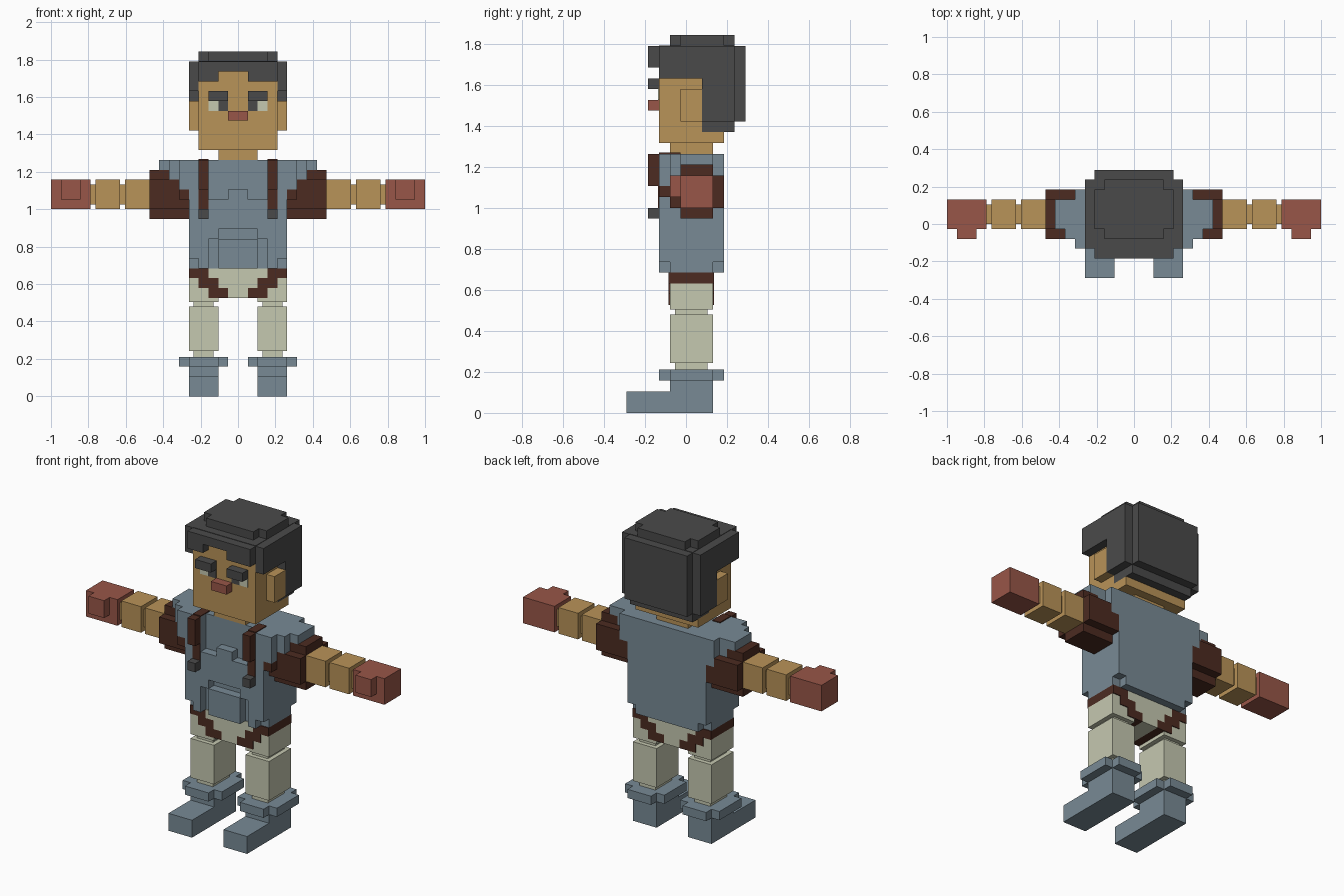
import bpy
import bmesh

cube = bpy.data.objects.get("Cube")
if cube:
    bpy.data.objects.remove(cube)

U = 2 / 38      # edge length of one block
E = 0.1         # thickness of painted plates, in blocks


def material(name, hexcode):
    rgb = [int(hexcode[i:i + 2], 16) / 255 for i in (0, 2, 4)]
    col = [c / 12.92 if c <= 0.04045 else ((c + 0.055) / 1.055) ** 2.4 for c in rgb] + [1]
    m = bpy.data.materials.new(name)
    m.use_nodes = True
    m.diffuse_color = col
    m.node_tree.nodes["Principled BSDF"].inputs["Base Color"].default_value = col
    return m


blue = material("slate_blue", "788A95")
skin = material("tan_skin", "B99358")
red = material("brick_red", "985648")
brown = material("dark_brown", "4C2B21")
cream = material("cream", "C5C8B0")
dark = material("charcoal", "4A4A4A")


def part(name, mat, boxes, side=1):
    """One object made of blocks given as x, y and z ranges; side -1 mirrors x."""
    bm = bmesh.new()
    for x0, x1, y0, y1, z0, z1 in boxes:
        vs = bmesh.ops.create_cube(bm, size=1)["verts"]
        for v in vs:
            v.co.x = (x1 if v.co.x > 0 else x0) * side * U
            v.co.y = (y1 if v.co.y > 0 else y0) * U
            v.co.z = (z1 if v.co.z > 0 else z0) * U
    bmesh.ops.recalc_face_normals(bm, faces=bm.faces)
    mesh = bpy.data.meshes.new(name)
    bm.to_mesh(mesh)
    bm.free()
    mesh.materials.append(mat)
    bpy.context.collection.objects.link(bpy.data.objects.new(name, mesh))


def pair(name, mat, boxes):
    part("left_" + name, mat, boxes, 1)
    part("right_" + name, mat, boxes, -1)


# Depth ranges shared by many parts
LIMB = (-1.5, 2.5)
ARM = (-0.5, 2.5)
FRONT = (-2.5, -1.5)
RAISED = (-3.5, -2.5)

# Boots and legs
pair("boot", blue, [(2, 5, *LIMB, 0, 3), (2, 5, -5.5, -1.5, 0, 2)])
pair("boot_cuff", blue, [(1, 6, *LIMB, 3, 4), (2, 5, -2.5, 3.5, 3, 4)])
pair("ankle", cream, [(2.5, 4.5, -1, 2, 4, 4.6)])
pair("shin", cream, [(2, 5, *LIMB, 4.6, 9.1)])
pair("knee", cream, [(2.5, 4.5, -1, 2, 9.1, 9.6)])
pair("thigh", cream, [(2, 5, *LIMB, 9.6, 12)])

# Stepped hips with brown edging
HIP = (LIMB[0] - E, LIMB[1] + E)
part("hips", cream, [(-i, i, *HIP, 9 + i, 10 + i) for i in (1, 2, 3)])
pair("hip_edging", brown, [(i, i + 2, *HIP, 9 + i, 10 + i) for i in (1, 2, 3)])

# Torso with recessed chest and belly pouch
part("torso", blue, [(-5, 5, *LIMB, 13, 24),
                     (-5, 5, 2.5, 3.5, 14, 24),
                     (-4, 4, 2.5, 3.5, 13, 14)])
part("chest_front", blue, [(-3, 3, *FRONT, 17, 20), (-1, 1, *FRONT, 20, 21)])
part("belly_pouch", blue, [(-2, 2, *FRONT, 13, 16)])
pair("vest_front", blue, [(3, 5, *FRONT, 14, 24), (3, 4, *FRONT, 13, 14),
                          (2, 3, *FRONT, 16, 17)])
pair("shoulder", blue, [(5, 6, -2.5, 3.5, 21, 24),
                        (6, 7, *LIMB, 22, 24),
                        (7, 8, *ARM, 23, 24)])

# Straps and buckles
pair("strap", brown, [(3, 4, *RAISED, 21, 24),
                      (3, 4, -2.5 - E, -2.5, 19, 21),
                      (3, 4, -2.5, -0.5, 24, 24 + E)])
pair("buckle", dark, [(3, 4, *RAISED, 18, 19)])

# Arms
pair("sleeve", brown, [(5, 9, *ARM, 18, 21), (5, 9, -1.5, 3.5, 19, 21),
                       (6, 9, -1.5, 3.5, 21, 22), (7, 9, *ARM, 22, 23),
                       (5, 6, *FRONT, 20, 21)])
for name, x in (("upper_arm", 9), ("forearm", 12)):
    pair(name, skin, [(x, x + 2.5, *ARM, 19, 22),
                      (x + 2.5, x + 3, 0, 2, 19.5, 21.5)])
pair("hand", red, [(15, 19, *ARM, 19, 22), (16, 18, -1.5, -0.5, 20, 22)])

# Neck, head and ears
part("neck", skin, [(-2, 2, *LIMB, 24, 25)])
part("head", skin, [(-4, 4, -2.5, 1.5, 25, 34), (-4, 4, 1.5, 3.5, 25, 26)])
pair("ear", skin, [(4, 5, -0.5, 1.5, 27, 30)])

# Face
pair("eyebrow", dark, [(1, 3, *RAISED, 30, 31)])
pair("pupil", dark, [(1, 2, -2.5 - E, -2.5, 29, 30)])
pair("eye_white", cream, [(2, 3, -2.5 - E, -2.5, 29, 30)])
part("mouth", red, [(-1, 1, *RAISED, 28, 29)])

# Hair
part("hair_crown", dark, [(-4, 4, -0.5, 3.5, 34, 35), (-3, 3, -1.5, 4.5, 34, 35),
                          (-4, 4, -2.5, 4.5, 34 - E, 34 + E / 2)])
part("hair_back", dark, [(-4, 4, 1.5, 4.5, 26, 34), (-4, 4, 4.5, 5.5, 27, 34)])
pair("hair_side", dark, [(4, 5, -2.5, 1.5, 31, 34), (4, 5, 1.5, 4.5, 27, 34)])
part("fringe", dark, [(-4, 4, *RAISED, 33, 34), (-4, -2, *RAISED, 32, 33),
                      (1, 4, *RAISED, 32, 33)])
